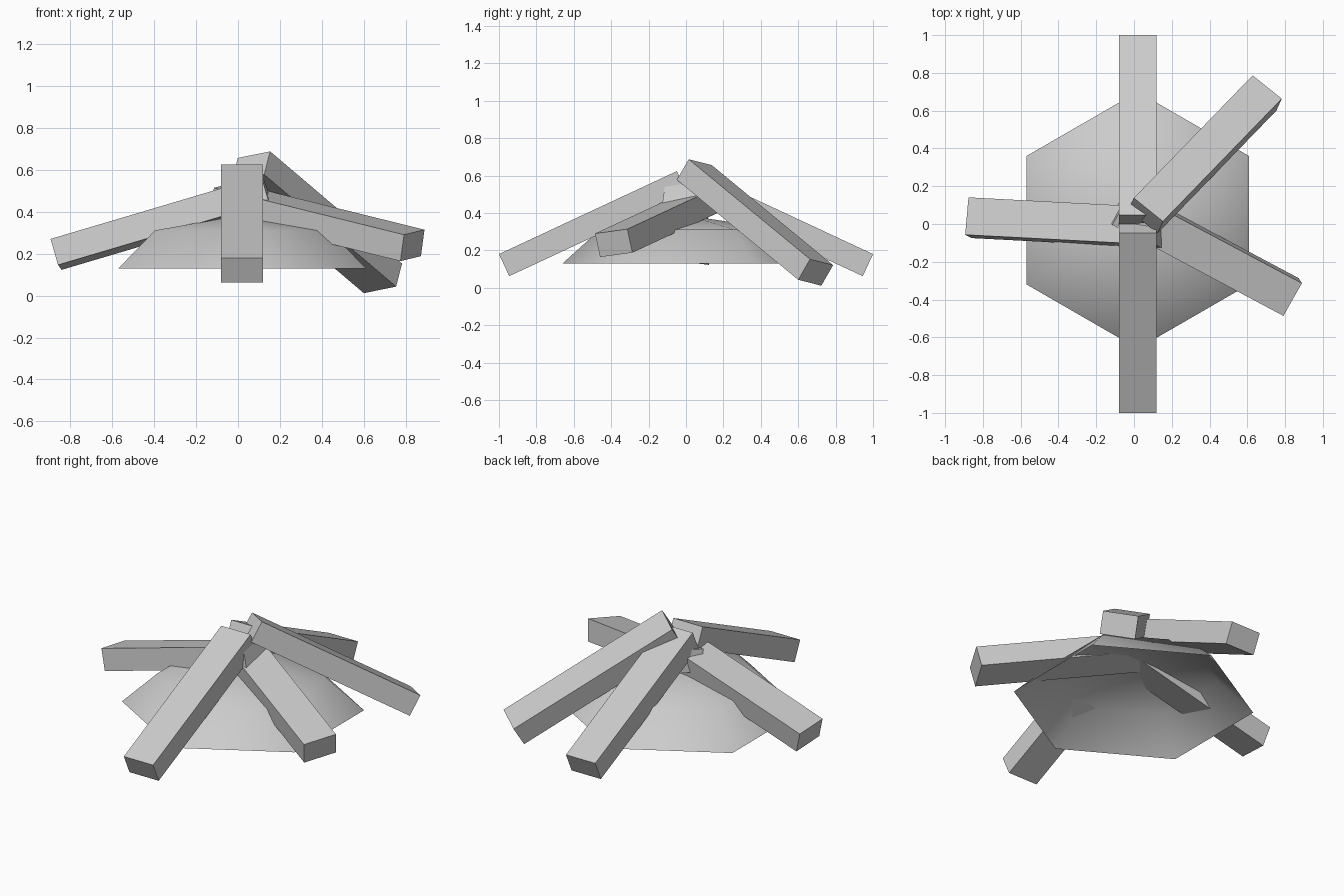
import bpy, bmesh
from math import radians, sin, cos, pi
from mathutils import Matrix, Vector

if "Cube" in bpy.data.objects:
    bpy.data.objects.remove(bpy.data.objects["Cube"])

# One plain grey for everything
grey = bpy.data.materials.new("plain_grey")
grey.use_nodes = True
colour = (0.6, 0.6, 0.6, 1)
grey.diffuse_color = colour
grey.node_tree.nodes["Principled BSDF"].inputs["Base Color"].default_value = colour

LENGTH, WIDTH, THICK = 1.05, 0.2, 0.13


def finish(bm, name):
    mesh = bpy.data.meshes.new(name)
    bm.to_mesh(mesh)
    bm.free()
    mesh.materials.append(grey)
    obj = bpy.data.objects.new(name, mesh)
    bpy.context.collection.objects.link(obj)
    return obj


def log(name, foot, heading, pitch, roll):
    """Squared log; foot is the middle of its outer top edge."""
    bm = bmesh.new()
    bmesh.ops.create_cube(bm, size=1)
    bmesh.ops.scale(bm, vec=(LENGTH, WIDTH, THICK), verts=bm.verts)
    bmesh.ops.translate(bm, vec=(LENGTH / 2, 0, -THICK / 2), verts=bm.verts)
    obj = finish(bm, name)
    turn = (Matrix.Rotation(radians(heading), 4, "Z")
            @ Matrix.Rotation(radians(-pitch), 4, "Y")
            @ Matrix.Rotation(radians(roll), 4, "X"))
    obj.matrix_world = Matrix.Translation(Vector(foot)) @ turn


# Logs leaning together over the middle
log("front_log", (0.02, -1, 0.18), 90, 25, 0)
log("back_log", (0.02, 1, 0.18), -90, 25, 0)
log("right_log", (-0.885, 0.042, 0.258), -3, 16.5, -7)
log("front_left_log", (0.84, -0.40, 0.302), 152, 12.3, -7)
log("back_left_log", (0.705, 0.725, 0.137), 225.9, 30.6, 10.5)

# Ash mound: open six-sided flattened dome
bm = bmesh.new()
RADIUS, HEIGHT, SIDES = 0.68, 0.255, 6
rings = []
for lat in (0, pi / 4):
    rings.append([bm.verts.new((RADIUS * cos(lat) * sin(2 * pi * i / SIDES),
                                -RADIUS * cos(lat) * cos(2 * pi * i / SIDES),
                                HEIGHT * sin(lat))) for i in range(SIDES)])
top = bm.verts.new((0, 0, HEIGHT))
low, high = rings
for i in range(SIDES):
    j = (i + 1) % SIDES
    bm.faces.new((low[i], low[j], high[j], high[i]))
    bm.faces.new((high[i], high[j], top))
for face in bm.faces:
    face.smooth = True
mound = finish(bm, "ash_mound")
mound.location = (0.02, 0.02, 0.13)
